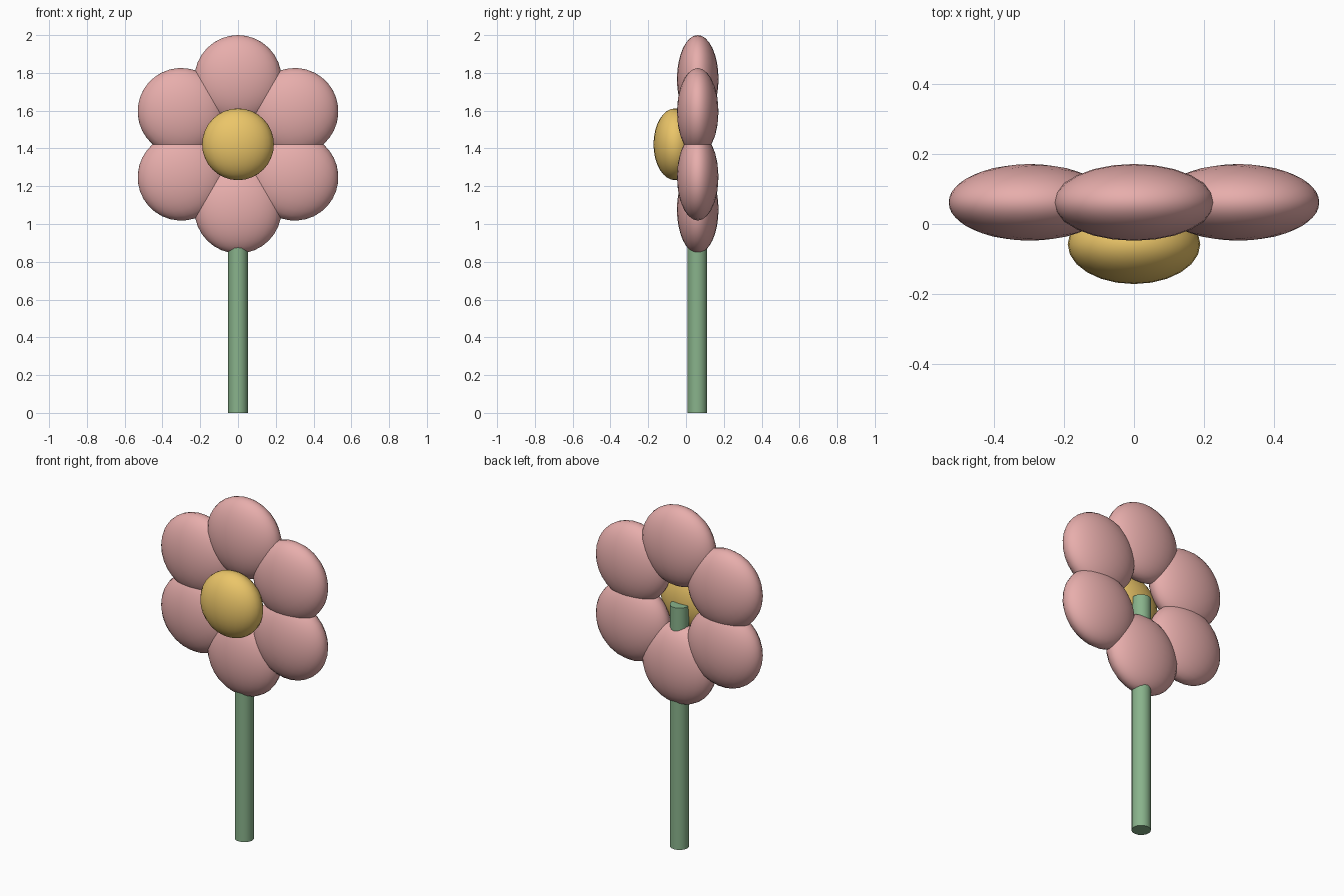
import bpy
import math

if "Cube" in bpy.data.objects:
    bpy.data.objects.remove(bpy.data.objects["Cube"])

CENTRE_Z = 1.422
PETAL_Y = 0.062


def material(name, color):
    mat = bpy.data.materials.new(name)
    mat.diffuse_color = color
    mat.use_nodes = True
    mat.node_tree.nodes["Principled BSDF"].inputs["Base Color"].default_value = mat.diffuse_color
    return mat


pink = material("petal_pink", (0.80, 0.42, 0.41, 1))
yellow = material("centre_yellow", (0.83, 0.56, 0.14, 1))
green = material("stem_green", (0.25, 0.45, 0.26, 1))


def finish(name, mat):
    obj = bpy.context.object
    obj.name = name
    obj.data.materials.append(mat)
    bpy.ops.object.shade_smooth_by_angle(angle=math.radians(40))
    return obj


def ellipsoid(name, location, scale, mat, turn=0.0):
    bpy.ops.mesh.primitive_uv_sphere_add(segments=24, ring_count=16, radius=1, location=location)
    obj = finish(name, mat)
    obj.scale = scale
    obj.rotation_euler = (0, turn, 0)
    return obj


# Ring of six flattened petals
for i in range(6):
    a = i * math.pi / 3
    pos = (0.345 * math.sin(a), PETAL_Y, CENTRE_Z + 0.345 * math.cos(a))
    ellipsoid(f"petal_{i + 1}", pos, (0.231, 0.11, 0.233), pink, a)

# Flower centre, set forward of the petals
ellipsoid("flower_centre", (0, -0.058, CENTRE_Z), (0.19, 0.114, 0.19), yellow)

# Stem, running up behind the flower centre
bpy.ops.mesh.primitive_cylinder_add(vertices=16, radius=0.052, depth=CENTRE_Z,
                                    location=(0, 0.06, CENTRE_Z / 2))
finish("stem", green)
